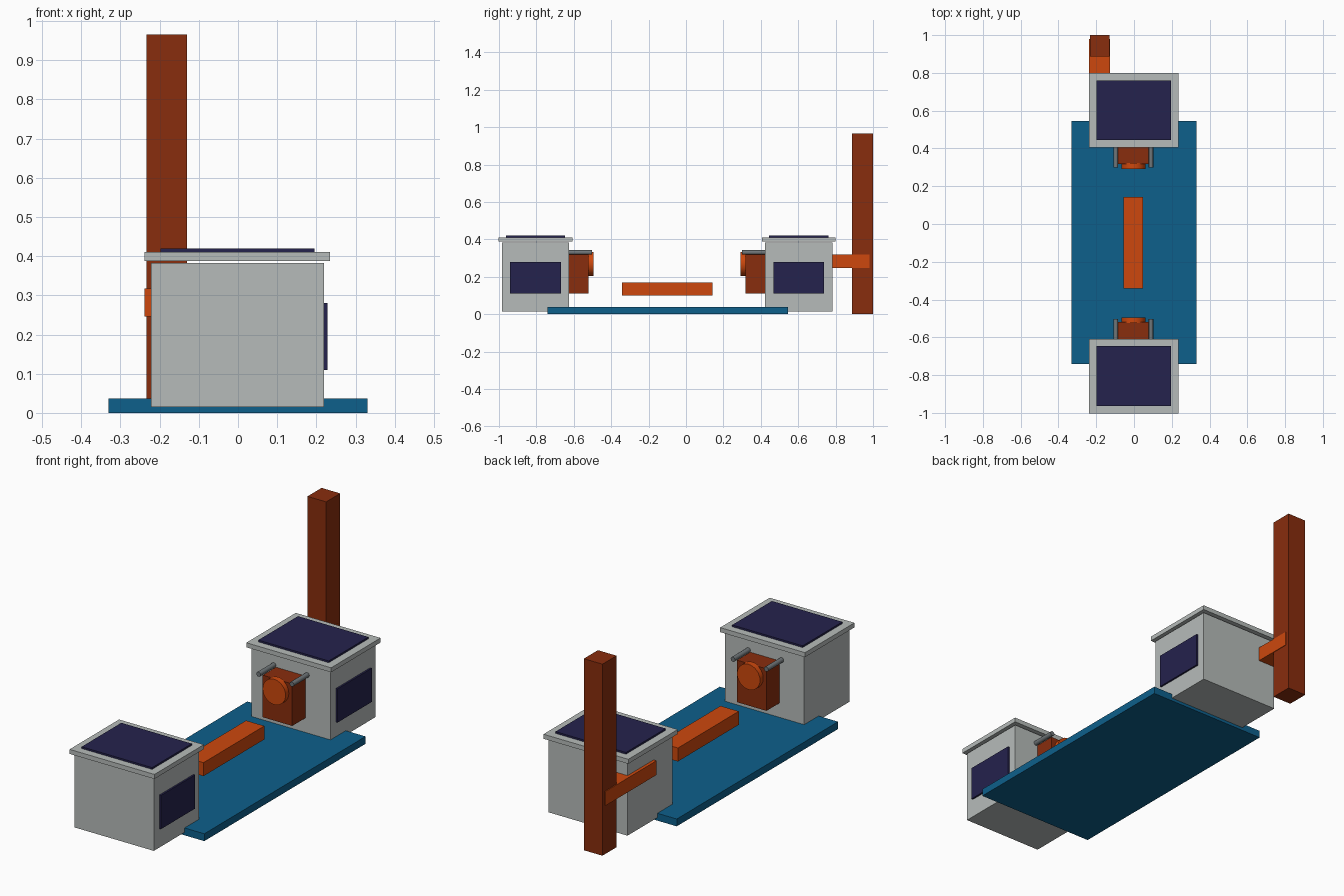
import bpy
from mathutils import Matrix

cube = bpy.data.objects.get("Cube")
if cube:
    bpy.data.objects.remove(cube, do_unlink=True)


def material(name, rgb):
    m = bpy.data.materials.new(name)
    m.use_nodes = True
    color = (*rgb, 1)
    m.diffuse_color = color
    m.node_tree.nodes["Principled BSDF"].inputs["Base Color"].default_value = color
    return m


grey = material("light grey", (0.47, 0.50, 0.49))
steel = material("steel grey", (0.16, 0.18, 0.19))
blue = material("deck blue", (0.004, 0.115, 0.26))
navy = material("panel navy", (0.018, 0.016, 0.074))
orange = material("orange", (0.61, 0.064, 0.004))
rust = material("rust red", (0.25, 0.026, 0.004))


def box(name, x, y, z, mat):
    """Box from (low, high) ranges on each axis."""
    ranges = [sorted(r) for r in (x, y, z)]
    centre = [(a + b) / 2 for a, b in ranges]
    bpy.ops.mesh.primitive_cube_add(size=1, location=centre)
    ob = bpy.context.object
    ob.name = name
    ob.data.transform(Matrix.Diagonal([b - a for a, b in ranges] + [1]))
    ob.data.materials.append(mat)
    return ob


def cylinder_y(name, x, y, z, radius, mat, sides=32):
    """Cylinder lying along y."""
    bpy.ops.mesh.primitive_cylinder_add(
        vertices=sides, radius=radius, depth=abs(y[1] - y[0]),
        location=(x, sum(y) / 2, z))
    ob = bpy.context.object
    ob.name = name
    ob.data.transform(Matrix.Rotation(1.5707963, 4, 'X'))
    ob.data.materials.append(mat)
    bpy.ops.object.shade_smooth_by_angle()
    return ob


# Deck, centre beam, rear post and its side arm
box("deck", (-0.33, 0.33), (-0.74, 0.545), (0, 0.037), blue)
box("centre_beam", (-0.055, 0.047), (-0.342, 0.143), (0.1, 0.168), orange)
box("post", (-0.234, -0.13), (0.888, 1.0), (0, 0.966), rust)
box("post_arm", (-0.238, -0.127), (0.575, 0.98), (0.246, 0.318), orange)

# Two housings whose machinery faces inward
for label, cy, inward in (("front", -0.805, 1), ("rear", 0.603, -1)):
    def span(a, b):
        return (cy + a * inward, cy + b * inward)

    box(label + "_housing", (-0.222, 0.22), span(-0.18, 0.18), (0.015, 0.383), grey)
    box(label + "_lid", (-0.238, 0.235), span(-0.197, 0.197), (0.388, 0.411), grey)
    box(label + "_lid_panel", (-0.198, 0.195), span(-0.158, 0.158), (0.411, 0.42), navy)
    box(label + "_side_panel", (0.22, 0.229), span(-0.136, 0.136), (0.11, 0.28), navy)
    box(label + "_motor", (-0.085, 0.08), span(0.18, 0.285), (0.11, 0.322), rust)
    cylinder_y(label + "_motor_disc", -0.003, span(0.28, 0.311), 0.269, 0.064, orange)
    for side, x in (("right", -0.096), ("left", 0.09)):
        cylinder_y(label + "_rod_" + side, x, span(0.18, 0.303), 0.33, 0.012, steel, 16)
